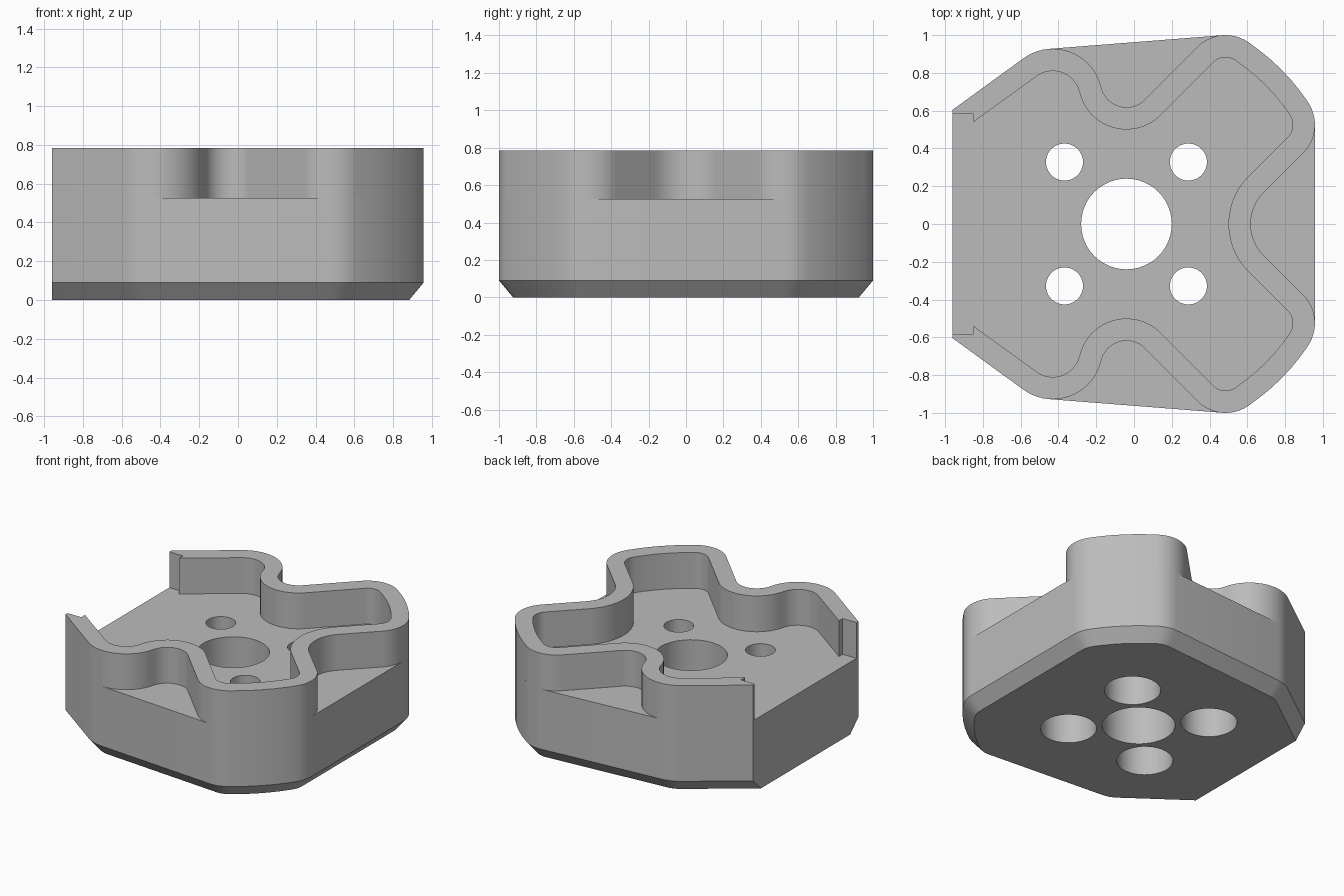
import bpy, bmesh
from math import sin, cos, pi, radians
from mathutils import Vector
from mathutils.geometry import convex_hull_2d

FLOOR, TOP, CHAMFER, INSET = 0.525, 0.785, 0.09, 0.075
WALL = 0.118       # wall thickness
BACK = -0.96       # flat open side
HUB = -0.04        # x of the hole pattern centre

if "Cube" in bpy.data.objects:
    bpy.data.objects.remove(bpy.data.objects["Cube"])

grey = bpy.data.materials.new("plain_grey")
grey.use_nodes = True
grey.diffuse_color = (0.5, 0.5, 0.5, 1)
grey.node_tree.nodes["Principled BSDF"].inputs["Base Color"].default_value = (0.5, 0.5, 0.5, 1)


def make_object(name, bm):
    bmesh.ops.recalc_face_normals(bm, faces=bm.faces)
    mesh = bpy.data.meshes.new(name)
    bm.to_mesh(mesh)
    bm.free()
    mesh.materials.append(grey)
    obj = bpy.data.objects.new(name, mesh)
    bpy.context.collection.objects.link(obj)
    return obj


def loft(rings, cap_bottom=True):
    """Skin between rings of points, listed from the bottom up."""
    bm = bmesh.new()
    rows = [[bm.verts.new(p) for p in ring] for ring in rings]
    count = len(rows[0])
    for low, high in zip(rows, rows[1:]):
        for i in range(count):
            j = (i + 1) % count
            bm.faces.new((low[i], low[j], high[j], high[i]))
    bm.faces.new(rows[-1])
    if cap_bottom:
        bm.faces.new(rows[0][::-1])
    return bm


def at_height(points, z):
    return [(p[0], p[1], z) for p in points]


def mirrored(points):
    return [(x, -y) for x, y in points]


# Wall centre arcs: x, y, radius, start, end, side (+1 bulges out, -1 dips in)
ARCS = [
    (0.853, 0, 0.353, 180, 135, -1),
    (0.745, 0.525, 0.095, -45, 33.8, 1),
    (HUB, 0, 1.04, 34.5, 55.5, 1),
    (0.485, 0.787, 0.095, 56.2, 135, 1),
    (HUB, 0.755, 0.255, 315, 200, -1),
    (-0.43, 0.665, 0.145, 20, 127, 1),
]


def wall_path(offset):
    points = []
    for cx, cy, r, a0, a1, side in ARCS:
        r += side * offset
        steps = max(6, int(abs(a1 - a0) / 6))
        for i in range(steps + 1):
            a = radians(a0 + (a1 - a0) * i / steps)
            points.append((cx + r * cos(a), cy + r * sin(a)))
    return points


# Wavy rim wall, with stepped ends at the open side
outer = wall_path(WALL) + [(BACK, 0.605)]
inner = wall_path(0) + [(-0.85, 0.54), (-0.85, 0.583), (BACK, 0.583)]
half = outer + inner[::-1]
outline = half[1:] + mirrored(half[1:-1])[::-1]
rim = make_object("rim_wall", loft([at_height(outline, FLOOR), at_height(outline, TOP)],
                                   cap_bottom=False))

# Base block: convex outline, chamfered below except on the open side
cloud = outer + mirrored(outer[1:])
hull = [Vector(cloud[i]) for i in convex_hull_2d(cloud)]
area = sum(a.x * b.y - a.y * b.x for a, b in zip(hull, hull[1:] + hull[:1]))
if area < 0:
    hull.reverse()
bottom = []
for i, p in enumerate(hull):
    if p.x < BACK + 0.01:
        bottom.append((p.x, p.y - (INSET * 1.25 if p.y > 0 else -INSET * 1.25)))
        continue
    e1 = (p - hull[i - 1]).normalized()
    e2 = (hull[(i + 1) % len(hull)] - p).normalized()
    n1, n2 = Vector((e1.y, -e1.x)), Vector((e2.y, -e2.x))
    bottom.append(p - (n1 + n2) * INSET / (1 + n1.dot(n2)))
base = make_object("base_block", loft([at_height(bottom, 0), at_height(hull, CHAMFER),
                                       at_height(hull, FLOOR)]))


# Holes: centre bore and four counterbored screw holes
def drill(x, y, profile):
    rings = [[(x + r * cos(2 * pi * i / 48), y + r * sin(2 * pi * i / 48), z)
              for i in range(48)] for r, z in profile]
    cutter = make_object("hole_cutter", loft(rings))
    cutter.hide_render = True
    mod = base.modifiers.new("hole", "BOOLEAN")
    mod.operation, mod.solver, mod.object = "DIFFERENCE", "EXACT", cutter
    bpy.context.view_layer.objects.active = base
    bpy.ops.object.modifier_apply(modifier=mod.name)
    bpy.data.objects.remove(cutter)


drill(HUB, 0, [(0.24, -0.1), (0.24, 0.7)])
for sx in (-1, 1):
    for sy in (-1, 1):
        drill(HUB + sx * 0.328, sy * 0.328,
              [(0.185, -0.1), (0.185, 0.33), (0.098, 0.33), (0.098, 0.7)])

# Smooth curved sides, keeping hard edges
for obj in (rim, base):
    bpy.ops.object.select_all(action="DESELECT")
    obj.select_set(True)
    bpy.context.view_layer.objects.active = obj
    bpy.ops.object.shade_smooth_by_angle(angle=radians(30))
